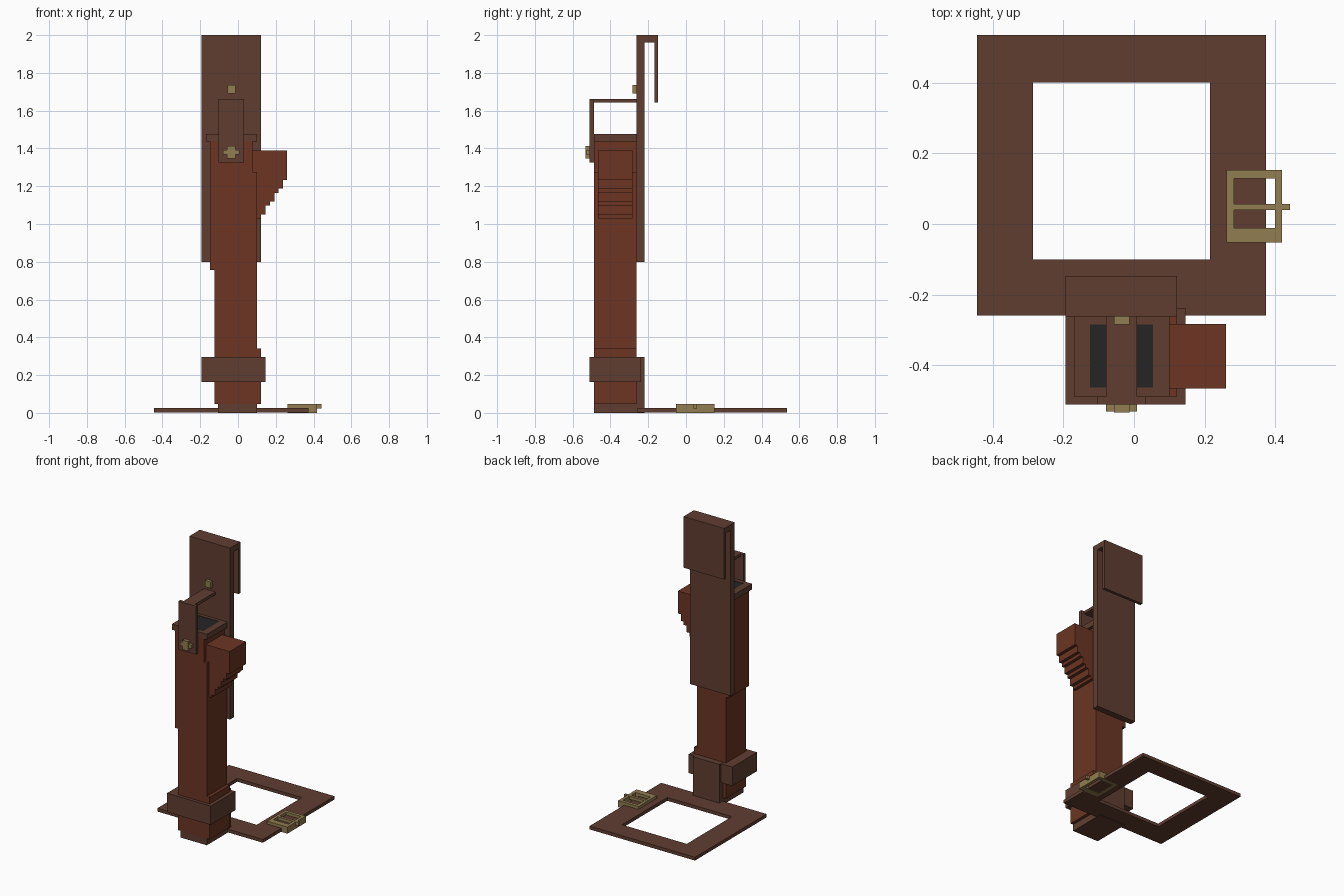
import bpy, bmesh

if "Cube" in bpy.data.objects:
    bpy.data.objects.remove(bpy.data.objects["Cube"])

def mat(name, rgb):
    m = bpy.data.materials.new(name)
    m.diffuse_color = (*rgb, 1)
    m.use_nodes = True
    m.node_tree.nodes["Principled BSDF"].inputs["Base Color"].default_value = m.diffuse_color
    return m

RUST = mat("rust leather", (0.150, 0.036, 0.017))
BROWN = mat("brown leather", (0.115, 0.048, 0.030))
BRASS = mat("brass", (0.285, 0.205, 0.080))
BLACK = mat("dark lining", (0.018, 0.018, 0.018))

def finish(name, bm, m):
    bmesh.ops.recalc_face_normals(bm, faces=bm.faces)
    me = bpy.data.meshes.new(name)
    bm.to_mesh(me)
    bm.free()
    me.materials.append(m)
    ob = bpy.data.objects.new(name, me)
    bpy.context.collection.objects.link(ob)
    return ob

def extrude(name, pts, axis, a, b, m):
    """Extrude a 2D outline between a and b along the x, y or z axis."""
    bm = bmesh.new()
    def place(p, d):
        return {'x': (d, *p), 'y': (p[0], d, p[1]), 'z': (*p, d)}[axis]
    face = bm.faces.new([bm.verts.new(place(p, a)) for p in pts])
    ext = bmesh.ops.extrude_face_region(bm, geom=[face])
    off = [0, 0, 0]
    off['xyz'.index(axis)] = b - a
    bmesh.ops.translate(bm, vec=off, verts=[v for v in ext['geom'] if isinstance(v, bmesh.types.BMVert)])
    return finish(name, bm, m)

def box(name, x0, x1, y0, y1, z0, z1, m):
    return extrude(name, [(x0, y0), (x1, y0), (x1, y1), (x0, y1)], 'z', z0, z1, m)

def frame(name, outer, inner, z0, z1, m):
    """Rectangular ring; outer and inner are (x0, x1, y0, y1)."""
    bm = bmesh.new()
    def loop(r, z):
        x0, x1, y0, y1 = r
        return [bm.verts.new((x, y, z)) for x, y in ((x0, y0), (x1, y0), (x1, y1), (x0, y1))]
    rings = [loop(outer, z0), loop(outer, z1), loop(inner, z1), loop(inner, z0)]
    for k in range(4):
        p, q = rings[k], rings[(k + 1) % 4]
        for i in range(4):
            j = (i + 1) % 4
            bm.faces.new((p[i], p[j], q[j], q[i]))
    return finish(name, bm, m)

# belt lying flat, with its buckle and prong
frame("belt", (-0.444, 0.373, -0.258, 0.535), (-0.286, 0.215, -0.10, 0.40), 0.003, 0.026, BROWN)
frame("buckle", (0.262, 0.419, -0.052, 0.152), (0.283, 0.398, -0.011, 0.129), 0, 0.046, BRASS)
box("buckle_prong", 0.27, 0.441, 0.039, 0.057, 0.024, 0.047, BRASS)

# stepped holster body
extrude("holster_body", [(-0.125, 0.047), (0.122, 0.047), (0.122, 0.342), (0.1, 0.342), (0.1, 1.275),
                         (0.077, 1.275), (0.077, 1.437), (-0.148, 1.437), (-0.148, 0.757), (-0.125, 0.757)],
        'y', -0.488, -0.262, RUST)
box("holster_toe", -0.105, 0.1, -0.488, -0.262, 0, 0.047, BROWN)

# side guard with stepped underside
steps = [(0.26, 1.233), (0.237, 1.188), (0.215, 1.165), (0.192, 1.12),
         (0.169, 1.097), (0.146, 1.05), (0.122, 1.03)]
outline = [(0.07, 1.39), (0.26, 1.39)]
for i, (x, z) in enumerate(steps):
    outline.append((x, z))
    outline.append((steps[i + 1][0] if i + 1 < len(steps) else 0.07, z))
extrude("side_guard", outline, 'y', -0.465, -0.282, RUST)

# mouth rim and dark opening
frame("mouth_rim", (-0.17, 0.1, -0.488, -0.262), (-0.124, 0.054, -0.462, -0.284), 1.437, 1.477, BROWN)
box("mouth_opening", -0.124, 0.054, -0.462, -0.284, 1.437, 1.474, BLACK)

# back panel folding over at the top into a belt loop
extrude("back_panel", [(-0.262, 0.80), (-0.219, 0.80), (-0.219, 1.96), (-0.168, 1.96),
                       (-0.168, 1.642), (-0.147, 1.642), (-0.147, 2.0), (-0.262, 2.0)],
        'x', -0.193, 0.122, BROWN)
box("panel_stud", -0.056, -0.013, -0.284, -0.26, 1.69, 1.735, BRASS)

# retaining strap and its cross-shaped snap
box("strap_top", -0.079, 0.009, -0.49, -0.26, 1.643, 1.663, BROWN)
box("strap_front", -0.104, 0.032, -0.51, -0.488, 1.325, 1.663, BROWN)
box("snap_wide", -0.079, 0.009, -0.53, -0.508, 1.367, 1.393, BRASS)
box("snap_tall", -0.057, -0.013, -0.533, -0.508, 1.346, 1.412, BRASS)

# lower band and its backing strap
frame("lower_band", (-0.193, 0.146, -0.51, -0.238), (-0.125, 0.122, -0.488, -0.262), 0.163, 0.295, BROWN)
box("backing_strap", -0.105, 0.1, -0.262, -0.219, 0, 0.297, BROWN)
